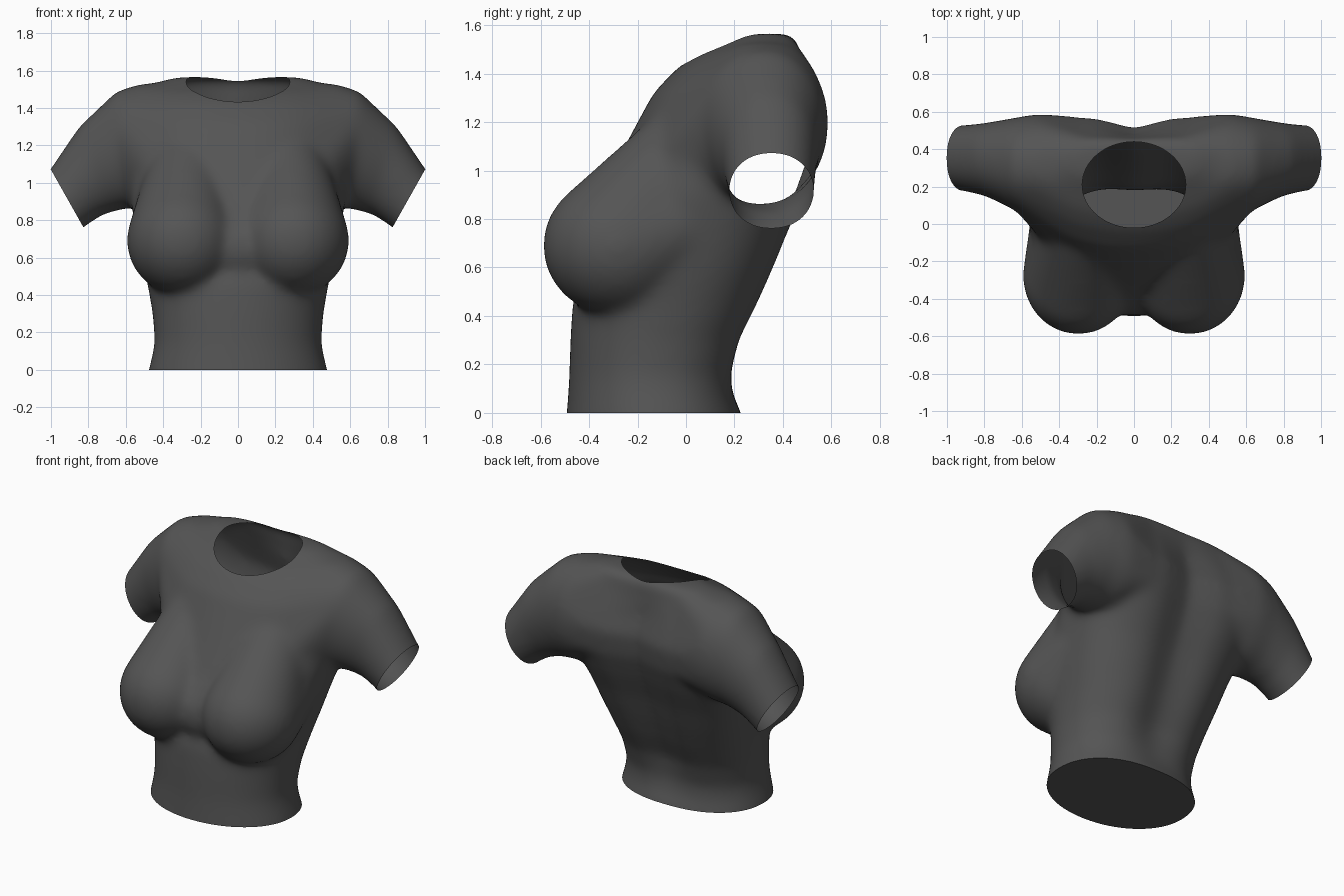
import bpy, bmesh, math
from mathutils import Vector

if "Cube" in bpy.data.objects:
    bpy.data.objects.remove(bpy.data.objects["Cube"])

fabric = bpy.data.materials.new("charcoal fabric")
fabric.diffuse_color = (0.09, 0.09, 0.09, 1)
fabric.use_nodes = True
fabric.node_tree.nodes["Principled BSDF"].inputs["Base Color"].default_value = fabric.diffuse_color
N = 64


def loft(bm, rings):
    """Skin a list of point rings and close both ends."""
    loops = [[bm.verts.new(p) for p in ring] for ring in rings]
    for a, b in zip(loops, loops[1:]):
        for i in range(len(a)):
            j = (i + 1) % len(a)
            bm.faces.new((a[i], a[j], b[j], b[i]))
    bm.faces.new(loops[0][::-1])
    bm.faces.new(loops[-1])


def add_hull(bm, points):
    """Add the convex hull of some points as a closed form."""
    part = bmesh.new()
    for p in points:
        part.verts.new(p)
    hull = bmesh.ops.convex_hull(part, input=part.verts[:])
    inside = [v for v in hull["geom_interior"] if isinstance(v, bmesh.types.BMVert)]
    bmesh.ops.delete(part, geom=inside, context='VERTS')
    skin = bpy.data.meshes.new("hull")
    part.to_mesh(skin)
    part.free()
    bm.from_mesh(skin)
    bpy.data.meshes.remove(skin)


def ball(centre, radii):
    part = bmesh.new()
    bmesh.ops.create_uvsphere(part, u_segments=48, v_segments=32, radius=1)
    pts = [Vector([centre[k] + v.co[k] * radii[k] for k in range(3)]) for v in part.verts]
    part.free()
    return pts


def spow(v, e):
    return math.copysign(abs(v) ** e, v)


def clamp(v):
    return min(1, max(0, v))


def make_object(name, bm):
    bmesh.ops.recalc_face_normals(bm, faces=bm.faces)
    mesh = bpy.data.meshes.new(name)
    bm.to_mesh(mesh)
    bm.free()
    obj = bpy.data.objects.new(name, mesh)
    bpy.context.collection.objects.link(obj)
    mesh.materials.append(fabric)
    return obj


def apply_modifiers(obj):
    bpy.context.view_layer.objects.active = obj
    for m in list(obj.modifiers):
        bpy.ops.object.modifier_apply(modifier=m.name)


def torso_ring(z, w, front, back):
    """Rounded section with a soft groove along the spine."""
    yc = (front + back) / 2
    pts = []
    for i in range(N):
        a = 2 * math.pi * i / N
        c, s = math.cos(a), math.sin(a)
        e = 0.98 if s < 0 else 0.88 - 0.3 * clamp((z - 0.3) / 0.8)
        x, y = w * spow(c, e), yc + (back - front) / 2 * spow(s, e)
        if s > 0:
            depth = 0.07 * clamp((1.55 - z) / 0.25) * clamp(z / 0.3)
            y -= depth * math.exp(-(x / 0.16) ** 2)
        pts.append((x, y, z))
    return pts


bm = bmesh.new()

# Torso: height, half width, front y, back y
torso = [torso_ring(*r) for r in (
    (-0.16, 0.50, -0.505, 0.26), (0.0, 0.48, -0.493, 0.23), (0.06, 0.462, -0.488, 0.212),
    (0.15, 0.445, -0.482, 0.21), (0.30, 0.457, -0.478, 0.26), (0.45, 0.483, -0.469, 0.33),
    (0.60, 0.515, -0.43, 0.39), (0.75, 0.545, -0.40, 0.445), (0.90, 0.575, -0.36, 0.51),
    (1.05, 0.585, -0.28, 0.565), (1.20, 0.58, -0.20, 0.585), (1.32, 0.57, -0.135, 0.545),
    (1.42, 0.55, -0.04, 0.505), (1.48, 0.52, 0.045, 0.48), (1.53, 0.46, 0.16, 0.465),
    (1.565, 0.33, 0.22, 0.44))]
loft(bm, torso)

# Sleeves: top x, top z, bottom x, bottom z, centre y, half depth
sleeve = ((0.30, 1.52, 0.30, 0.95, 0.32, 0.20), (0.52, 1.53, 0.50, 0.87, 0.32, 0.27),
          (0.65, 1.49, 0.61, 0.86, 0.32, 0.25), (0.85, 1.30, 0.72, 0.83, 0.345, 0.198),
          (1.00, 1.08, 0.83, 0.758, 0.353, 0.176), (1.12, 0.90, 0.96, 0.62, 0.353, 0.176))
for side in (1, -1):
    rings = []
    for tx, tz, bx, bz, y, d in sleeve:
        rings.append([(side * ((tx + bx) / 2 + (tx - bx) / 2 * math.cos(a)),
                       y + d * spow(math.sin(a), 0.9),
                       (tz + bz) / 2 + (tz - bz) / 2 * math.cos(a))
                      for a in (2 * math.pi * i / N for i in range(N))])
    loft(bm, rings)
    # Shoulder: bridges the chest and back to the sleeve
    add_hull(bm, [p for r in torso[9:15] for p in r if p[0] * side > 0.25]
             + rings[1] + rings[2])
    # Bust: a full lower form, an upper chest form and a side form
    add_hull(bm, ball((side * 0.298, -0.28, 0.69), (0.297, 0.312, 0.292))
             + ball((side * 0.27, 0.02, 1.08), (0.21, 0.21, 0.21))
             + ball((side * 0.37, -0.02, 0.78), (0.19, 0.19, 0.19)))
# Fabric stretched between the two sides of the bust
add_hull(bm, ball((0, -0.24, 0.65), (0.25, 0.25, 0.22)) + ball((0, 0.0, 1.08), (0.2, 0.2, 0.2)))

shirt = make_object("shirt_body", bm)

# Merge the forms into one soft surface
remesh = shirt.modifiers.new("merge", 'REMESH')
remesh.mode = 'VOXEL'
remesh.voxel_size = 0.016
soft = shirt.modifiers.new("soften", 'SMOOTH')
soft.factor = 0.5
soft.iterations = 50
apply_modifiers(shirt)

# Round neck opening
bm = bmesh.new()
loft(bm, [[(0.277 * math.cos(a), 0.21 + 0.23 * math.sin(a), z)
           for a in (2 * math.pi * i / N for i in range(N))] for z in (1.2, 1.8)])
cutter = make_object("neck_cutter", bm)
cutter.hide_render = True
cut = shirt.modifiers.new("neck", 'BOOLEAN')
cut.operation = 'DIFFERENCE'
cut.object = cutter
cut.solver = 'EXACT'
apply_modifiers(shirt)
bpy.data.objects.remove(cutter)

bm = bmesh.new()
bm.from_mesh(shirt.data)
well = []
for f in bm.faces:
    c = f.calc_center_median()
    if c.z > 1.15 and (c.x / 0.277) ** 2 + ((c.y - 0.21) / 0.23) ** 2 < 1.001:
        well.append(f)
bmesh.ops.delete(bm, geom=well, context='FACES')

# Trim the hem flat and closed, and the sleeve ends open
for point, normal, side in (((0, 0, 0), (0, 0, -1), 0),
                            ((1.0, 0, 1.07), (0.87, 0, -0.49), 1),
                            ((-1.0, 0, 1.07), (-0.87, 0, -0.49), -1)):
    faces = [f for f in bm.faces if side == 0 or f.calc_center_median().x * side > 0.62]
    edges = {e for f in faces for e in f.edges}
    verts = {v for f in faces for v in f.verts}
    bmesh.ops.bisect_plane(bm, geom=list(verts) + list(edges) + faces,
                           plane_co=point, plane_no=normal, clear_outer=True)
    if side == 0:
        rim = [e for e in bm.edges if e.is_boundary and e.verts[0].co.z < 0.01]
        bmesh.ops.holes_fill(bm, edges=rim, sides=0)
bm.to_mesh(shirt.data)
bm.free()

bpy.ops.object.select_all(action='DESELECT')
shirt.select_set(True)
bpy.context.view_layer.objects.active = shirt
bpy.ops.object.shade_smooth_by_angle(angle=math.radians(40))
